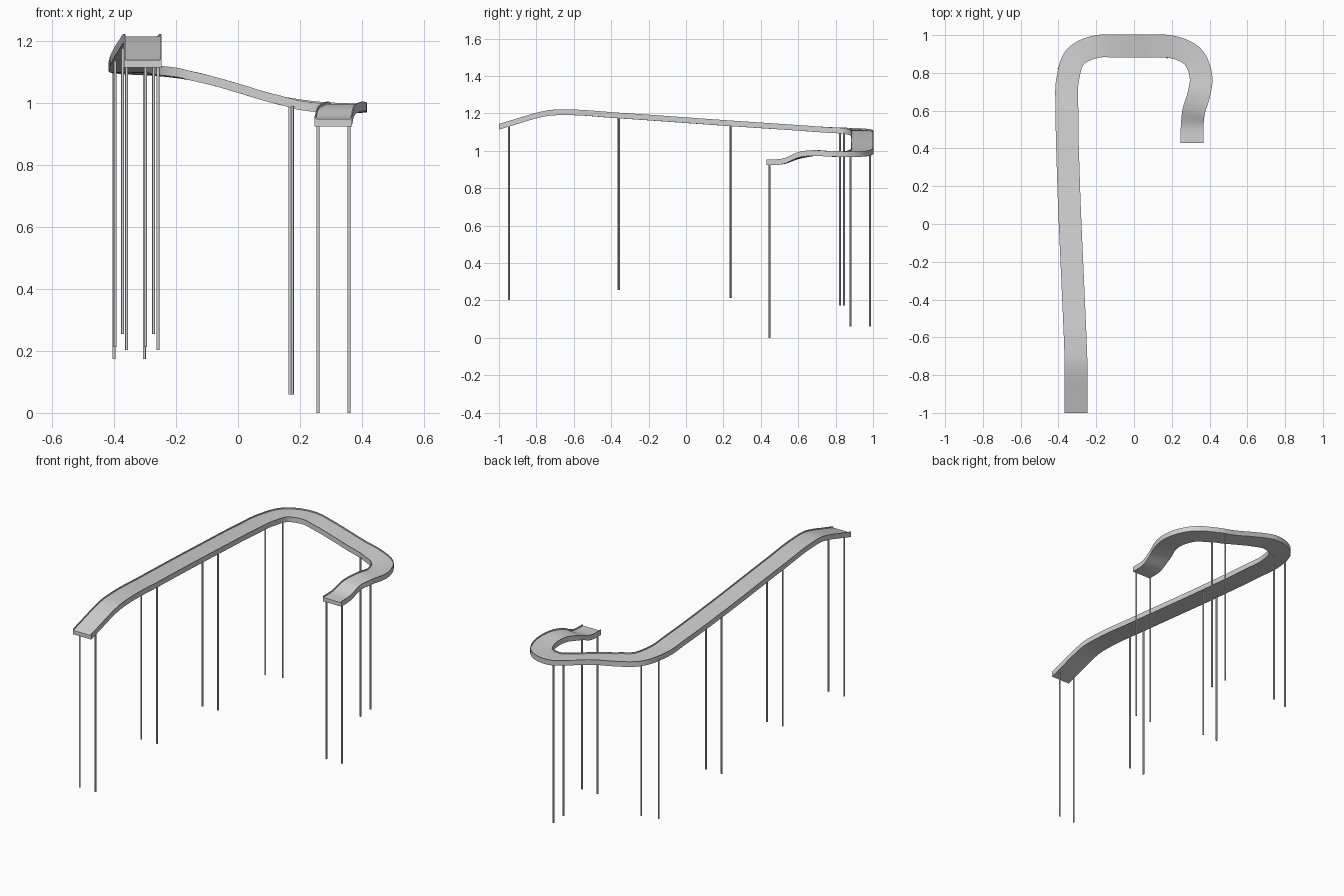
import bpy, bmesh
from math import radians
from mathutils import Vector

if "Cube" in bpy.data.objects:
    bpy.data.objects.remove(bpy.data.objects["Cube"])


def material(name, color):
    m = bpy.data.materials.new(name)
    m.use_nodes = True
    m.diffuse_color = color
    m.node_tree.nodes["Principled BSDF"].inputs["Base Color"].default_value = color
    return m


grey = material("concrete grey", (0.64, 0.64, 0.64, 1))

# Centre line of the running surface
PATH = [Vector(p) for p in (
    (-.307, -1, 1.137), (-.307, -.9, 1.167), (-.307, -.81, 1.194),
    (-.307, -.73, 1.211), (-.31, -.64, 1.214), (-.322, -.36, 1.197),
    (-.347, .24, 1.155), (-.355, .6, 1.131),
    (-.352, .76, 1.12), (-.31, .886, 1.114), (-.2, .939, 1.104),
    (-.1, .942, 1.083), (0, .942, 1.055), (.1, .942, 1.025),
    (.2, .938, 1.002), (.313, .884, .991), (.355, .775, .992),
    (.342, .68, .996), (.317, .6, .982), (.308, .52, .952), (.307, .43, .947))]

# Cross-section: a slab with a low kerb on both sides
HALF = [(.056, 0), (.056, .007), (.06, .007), (.06, -.023)]
SECTION = HALF + [(-x, z) for x, z in reversed(HALF)]


def smooth_path(points, steps=8):
    """Curve through the points, with tangents scaled by uneven spacing."""
    n = len(points)
    dist = [0.0]
    for a, b in zip(points, points[1:]):
        dist.append(dist[-1] + (b - a).length)

    def slope(i):
        if i in (0, n - 1):
            j = min(i, n - 2)
            return (points[j + 1] - points[j]) / (dist[j + 1] - dist[j])
        h0, h1 = dist[i] - dist[i - 1], dist[i + 1] - dist[i]
        s0 = (points[i] - points[i - 1]) / h0
        s1 = (points[i + 1] - points[i]) / h1
        return (s0 * h1 + s1 * h0) / (h0 + h1)

    out = []
    for i in range(n - 1):
        h = dist[i + 1] - dist[i]
        for k in range(steps):
            t = k / steps
            out.append(points[i] * (2*t**3 - 3*t**2 + 1) + points[i + 1] * (3*t**2 - 2*t**3)
                       + slope(i) * h * (t**3 - 2*t**2 + t) + slope(i + 1) * h * (t**3 - t**2))
    return out + [points[-1]]


def finish(name, bm):
    bmesh.ops.recalc_face_normals(bm, faces=bm.faces)
    mesh = bpy.data.meshes.new(name)
    bm.to_mesh(mesh)
    bm.free()
    mesh.materials.append(grey)
    obj = bpy.data.objects.new(name, mesh)
    bpy.context.collection.objects.link(obj)
    bpy.ops.object.select_all(action="DESELECT")
    obj.select_set(True)
    bpy.context.view_layer.objects.active = obj
    bpy.ops.object.shade_smooth_by_angle(angle=radians(35))


# Elevated track, swept along the centre line
line = smooth_path(PATH)
bm = bmesh.new()
rings = []
for i, p in enumerate(line):
    d = line[min(i + 1, len(line) - 1)] - line[max(i - 1, 0)]
    if i in (0, len(line) - 1):
        d = Vector((0, d.y, 0))
    side = Vector((d.y, -d.x, 0)).normalized()
    rings.append([bm.verts.new(p + side * x + Vector((0, 0, z))) for x, z in SECTION])
count = len(SECTION)
for a, b in zip(rings, rings[1:]):
    for j in range(count):
        k = (j + 1) % count
        bm.faces.new((a[j], a[k], b[k], b[j]))
bm.faces.new(rings[0])
bm.faces.new(rings[-1])
finish("track_deck", bm)


# Support posts in pairs: one foot, other foot, base height
PAIRS = [((-.359, -.947), (-.258, -.947), .203),
         ((-.372, -.362), (-.272, -.358), .255),
         ((-.396, .238), (-.298, .242), .213),
         ((-.4, .823), (-.302, .845), .173),
         ((.167, .984), (.175, .88), .06),
         ((.358, .447), (.258, .447), 0)]


def post(name, x, y, base):
    near = min(line, key=lambda p: (p.x - x)**2 + (p.y - y)**2)
    top = near.z - .015
    bm = bmesh.new()
    bmesh.ops.create_cone(bm, cap_ends=True, segments=12, radius1=.0048,
                          radius2=.0048, depth=top - base)
    bmesh.ops.translate(bm, verts=bm.verts, vec=(x, y, (top + base) / 2))
    finish(name, bm)


for n, (first, second, base) in enumerate(PAIRS, 1):
    post(f"support_post_{n}_a", *first, base)
    post(f"support_post_{n}_b", *second, base)
